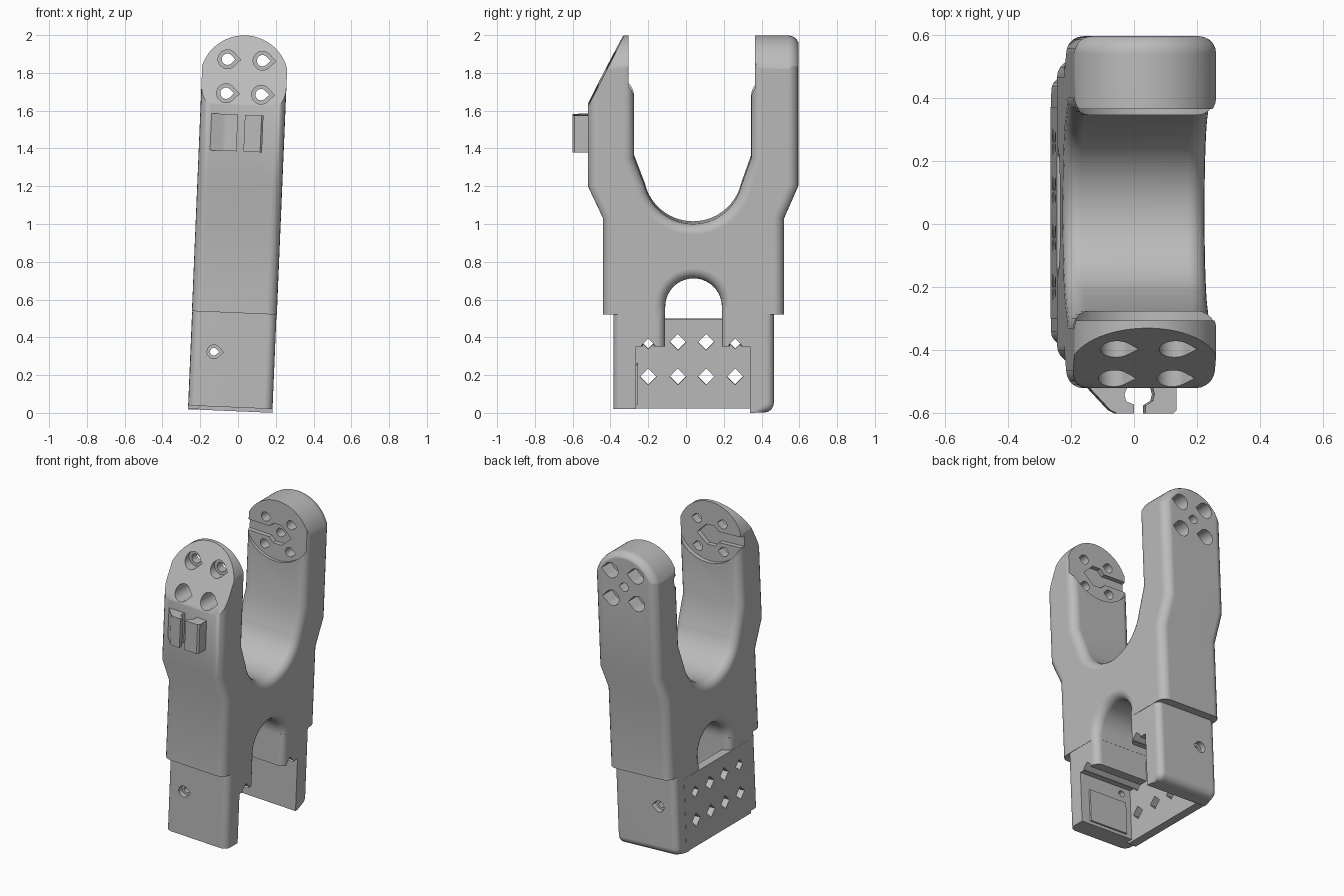
import bpy
import bmesh
from math import sin, cos, radians
from mathutils import Matrix

cube = bpy.data.objects.get("Cube")
if cube:
    bpy.data.objects.remove(cube)

grey = bpy.data.materials.new("plain_grey")
grey.use_nodes = True
grey.diffuse_color = (0.5, 0.5, 0.5, 1)
for node in grey.node_tree.nodes:
    if node.type == 'BSDF_PRINCIPLED':
        node.inputs["Base Color"].default_value = (0.5, 0.5, 0.5, 1)

HALF = 0.225      # half width of the fork
TIP_Z = 1.77      # centre height of the mounting tips


def arc(cu, cv, r, a0, a1, n):
    """Points on a circular arc, angles in degrees."""
    angles = [radians(a0 + (a1 - a0) * i / n) for i in range(n + 1)]
    return [(cu + r * cos(a), cv + r * sin(a)) for a in angles]


def teardrop(u, v, r):
    """Round hole outline with a point towards +u."""
    return arc(u, v, r, 45, 315, 18) + [(u + r * 1.41, v)]


def rect(u0, u1, v0, v1):
    return [(u0, v0), (u1, v0), (u1, v1), (u0, v1)]


def prism(name, pts, axis, lo, hi, bevel=0, rule=None):
    """Extrude a 2D outline along an axis, rounding the edges picked by rule."""
    place = {'x': lambda u, v: (lo, u, v),
             'y': lambda u, v: (u, lo, v),
             'z': lambda u, v: (u, v, lo)}[axis]
    k = 'xyz'.index(axis)
    bm = bmesh.new()
    face = bm.faces.new([bm.verts.new(place(u, v)) for u, v in pts])
    new = bmesh.ops.extrude_face_region(bm, geom=[face])["geom"]
    for v in new:
        if isinstance(v, bmesh.types.BMVert):
            v.co[k] = hi
    bmesh.ops.recalc_face_normals(bm, faces=bm.faces[:])
    if bevel:
        rim = [e for e in bm.edges
               if abs(e.verts[0].co[k] - e.verts[1].co[k]) < 1e-5
               and rule(e.verts[0].co, e.verts[1].co)]
        bmesh.ops.bevel(bm, geom=rim, offset=bevel, offset_type='OFFSET',
                        segments=5, profile=0.5, affect='EDGES',
                        clamp_overlap=False)
    me = bpy.data.meshes.new(name)
    bm.to_mesh(me)
    bm.free()
    ob = bpy.data.objects.new(name, me)
    bpy.context.scene.collection.objects.link(ob)
    return ob


def cut(target, cutter, op='DIFFERENCE'):
    """Apply a boolean and discard the cutter."""
    cutter.hide_render = True
    mod = target.modifiers.new("cut", 'BOOLEAN')
    mod.object, mod.operation, mod.solver = cutter, op, 'EXACT'
    bpy.context.view_layer.update()
    dg = bpy.context.evaluated_depsgraph_get()
    me = bpy.data.meshes.new_from_object(target.evaluated_get(dg))
    target.modifiers.clear()
    target.data = me
    bpy.data.objects.remove(cutter)


# Fork body: side profile with arch below and round valley above
profile = [(-0.44, 0.52), (-0.11, 0.52)]
profile += arc(0.04, 0.56, 0.15, 180, 0, 20)
profile += [(0.19, 0.52), (0.52, 0.52), (0.52, 1.03), (0.595, 1.2),
            (0.595, 2.05), (0.345, 2.05), (0.345, 1.35)]
profile += arc(0.037, 1.26, 0.262, -13, -167, 28)
profile += [(-0.275, 1.35), (-0.275, 2.05), (-0.52, 2.05),
            (-0.52, 1.2), (-0.44, 1.03)]
body = prism("fork_body", profile, 'x', -HALF, HALF, 0.055,
             lambda a, b: max(a.z, b.z) > 0.53 and min(a.z, b.z) < 2.04)

# Round arm tips, sloped front tip and recessed inner seats
outline = [(-0.235, 0.3), (0.235, 0.3)] + arc(0, 1.755, 0.235, 0, 180, 32)
cut(body, prism("tip_outline", outline, 'y', -0.8, 0.6, 0.06,
                lambda a, b: a.y > 0.5 and max(a.z, b.z) > 0.4), 'INTERSECT')
cut(body, prism("front_slope", [(-0.7, 1.27), (-0.28, 2.087), (-0.28, 2.2),
                                (-0.7, 2.2)], 'x', -0.5, 0.5))
cut(body, prism("seat", arc(0, 1.85, 0.25, 0, 354, 59), 'y', -0.305, 0.365))

# Slot with a pointed end, in both inner seats
slot = [(-0.3, -0.035), (-0.06, -0.035), (-0.03, -0.065), (0.03, -0.065),
        (0.1, 0), (0.03, 0.065), (-0.03, 0.065), (-0.06, 0.035), (-0.3, 0.035)]
cut(body, prism("slot", [(u, v + TIP_Z) for u, v in slot], 'y', -0.335, 0.395))

# Mounting holes with counterbores
for x in (-0.093, 0.093):
    for z in (TIP_Z - 0.09, TIP_Z + 0.09):
        for r, lo, hi in ((0.03, -0.8, 0.8), (0.05, -0.8, -0.36), (0.05, 0.5, 0.8)):
            cut(body, prism("hole", teardrop(x, z, r), 'y', lo, hi))
cut(body, prism("centre_hole", teardrop(0, TIP_Z, 0.028), 'y', 0.3, 0.8))

# Lower legs, stepped in from the body
W = HALF - 0.002


def round_leg(a, b):
    """Rounded rim on the outer side and on the arch side, not in the pocket."""
    mid = (a + b) / 2
    outer = mid.y < -0.37 or mid.y > 0.41
    arch = -0.12 < mid.y < 0.2 and abs(a.z - b.z) > 0.1
    return (outer and mid.z < 0.55) or arch


front_leg = prism("front_leg", [(-0.385, 0.02), (-0.265, 0.02), (-0.265, 0.35),
                                (-0.111, 0.35), (-0.111, 0.56), (-0.385, 0.56)],
                  'x', -W, W, 0.045, round_leg)
rear_leg = prism("rear_leg", [(0.34, 0), (0.34, 0.35), (0.191, 0.35),
                              (0.191, 0.56), (0.465, 0.56)]
                 + arc(0.415, 0.05, 0.05, 0, -90, 5),
                 'x', -W, W, 0.04, round_leg)

# Side plate joining the legs
plate = prism("side_plate", rect(-0.3, 0.37, 0.005, 0.48), 'x', -W - 0.001, -0.165)

# Diamond openings
for y in (-0.2, -0.043, 0.107, 0.26):
    for z in (0.175, 0.358):
        d = 0.036 if z > 0.3 and (y < -0.1 or y > 0.2) else 0.043
        diamond = [(y - d, z), (y, z - d), (y + d, z), (y, z + d)]
        targets = [plate]
        if z > 0.3 and y < -0.1:
            targets.append(front_leg)
        if z > 0.3 and y > 0.2:
            targets.append(rear_leg)
        for t in targets:
            cut(t, prism("diamond", diamond, 'x', -0.5, 0.5))

# Screw holes through the legs
for leg, lo, hi in ((front_leg, -0.6, -0.35), (rear_leg, 0.43, 0.6)):
    cut(leg, prism("screw_hole", teardrop(-0.1, 0.31, 0.02), 'y',
                   min(lo, 0.3), max(hi, -0.2)))
    cut(leg, prism("screw_head", teardrop(-0.1, 0.31, 0.036), 'y', lo, hi))

# Raised pad on the inside of the front leg
pad = prism("front_leg_pad", rect(-0.12, 0.16, 0.04, 0.25), 'y', -0.28, -0.253)

# Pair of cable clips on the front arm
clip_a = prism("clip_hook", [(-0.165, -0.5), (-0.165, -0.52), (-0.1, -0.59),
                             (-0.08, -0.6), (-0.025, -0.6), (-0.025, -0.572),
                             (-0.05, -0.562), (-0.055, -0.54), (-0.04, -0.5)],
               'z', 1.375, 1.57)
clip_b = prism("clip_post", [(0.03, -0.5), (0.04, -0.54), (0.035, -0.56),
                             (0.012, -0.575), (0.012, -0.6), (0.1, -0.6),
                             (0.11, -0.59), (0.11, -0.5)],
               'z', 1.375, 1.57)

# Lean the whole piece, shade and colour it
lean = Matrix.Translation((-0.041, 0, 0.01)) @ Matrix.Rotation(0.042, 4, 'Y')
bpy.ops.object.select_all(action='DESELECT')
for ob in (body, front_leg, rear_leg, plate, pad, clip_a, clip_b):
    ob.data.transform(lean)
    ob.data.materials.clear()
    ob.data.materials.append(grey)
    ob.select_set(True)
    bpy.context.view_layer.objects.active = ob
bpy.ops.object.shade_smooth_by_angle(angle=radians(30))
for ob in (body, front_leg, rear_leg):
    mod = ob.modifiers.new("flat_normals", 'WEIGHTED_NORMAL')
    mod.keep_sharp = True
